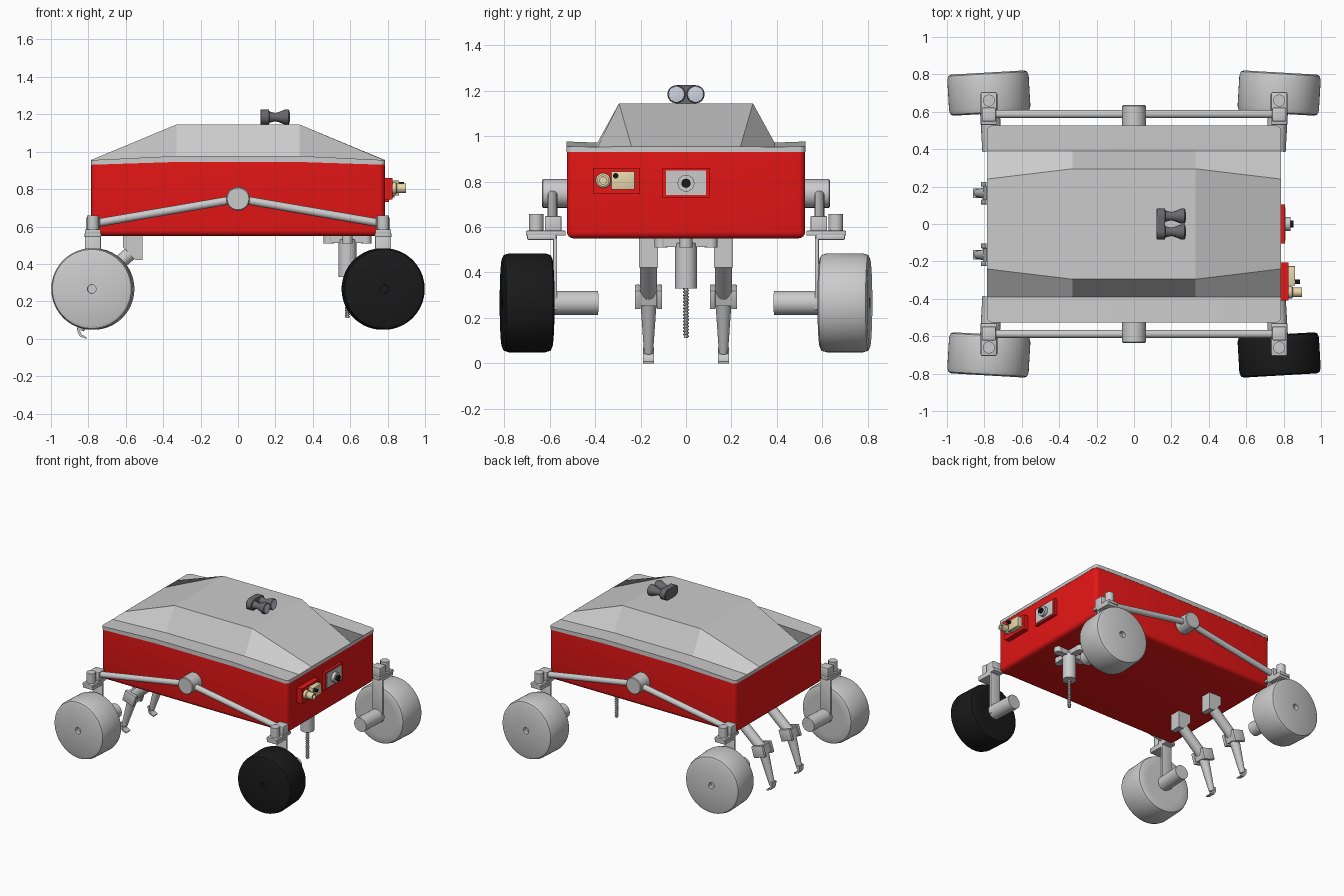
import bpy, bmesh, math
from mathutils import Vector, Matrix

if "Cube" in bpy.data.objects:
    bpy.data.objects.remove(bpy.data.objects["Cube"])


def material(name, rgb):
    m = bpy.data.materials.new(name)
    m.diffuse_color = (*rgb, 1)
    m.use_nodes = True
    m.node_tree.nodes["Principled BSDF"].inputs["Base Color"].default_value = m.diffuse_color
    return m


RED = material("red", (0.8, 0.008, 0.008))
BLACK = material("black", (0.01, 0.01, 0.01))
CREAM = material("cream", (0.8, 0.68, 0.42))
DARK = material("dark_grey", (0.14, 0.14, 0.15))
GLASS = material("glass", (0.62, 0.66, 0.75))


def finish(name, bm, mat=None, angle=35):
    bmesh.ops.recalc_face_normals(bm, faces=bm.faces)
    me = bpy.data.meshes.new(name)
    bm.to_mesh(me)
    bm.free()
    ob = bpy.data.objects.new(name, me)
    bpy.context.collection.objects.link(ob)
    if mat:
        me.materials.append(mat)
    bpy.ops.object.select_all(action='DESELECT')
    ob.select_set(True)
    bpy.context.view_layer.objects.active = ob
    bpy.ops.object.shade_smooth_by_angle(angle=math.radians(angle))
    return ob


def box(name, lo, hi, mat=None, bevel=0, tilt=0):
    """Box between two corners, optionally bevelled and tilted about y."""
    lo, hi = Vector(lo), Vector(hi)
    size = [abs(v) for v in hi - lo]
    bm = bmesh.new()
    bmesh.ops.create_cube(bm, size=1, matrix=Matrix.Diagonal((*size, 1)))
    if bevel:
        bmesh.ops.bevel(bm, geom=bm.edges[:], offset=bevel, segments=2, affect='EDGES', profile=0.5)
    bm.transform(Matrix.Translation((lo + hi) / 2) @ Matrix.Rotation(tilt, 4, 'Y'))
    return finish(name, bm, mat)


def lathe(name, start, axis, profile, mat=None, segs=32):
    """Spin (radius, distance) points about an axis."""
    bm = bmesh.new()
    rot = Vector((0, 0, 1)).rotation_difference(Vector(axis)).to_matrix().to_4x4()
    rings = [[bm.verts.new((r * math.cos(math.tau * i / segs), r * math.sin(math.tau * i / segs), d))
              for i in range(segs)] for r, d in profile]
    for a, b in zip(rings, rings[1:]):
        for i in range(segs):
            j = (i + 1) % segs
            bm.faces.new((a[i], a[j], b[j], b[i]))
    bm.faces.new(rings[0])
    bm.faces.new(rings[-1])
    bm.transform(Matrix.Translation(start) @ rot)
    return finish(name, bm, mat)


def rod(name, p0, p1, r0, r1=None, mat=None, segs=24):
    d = Vector(p1) - Vector(p0)
    return lathe(name, p0, d, [(r0, 0), (r0 if r1 is None else r1, d.length)], mat, segs)


def extrude_xz(name, pts, y0, y1, mat=None):
    bm = bmesh.new()
    a, b = [[bm.verts.new((x, y, z)) for x, z in pts] for y in (y0, y1)]
    n = len(pts)
    for i in range(n):
        bm.faces.new((a[i], a[(i + 1) % n], b[(i + 1) % n], b[i]))
    bm.faces.new(a)
    bm.faces.new(b)
    return finish(name, bm, mat)


# Red hull with rounded sides and bottom
bm = bmesh.new()
bmesh.ops.create_cube(bm, size=1, matrix=Matrix.Translation((0, 0, 0.748)) @ Matrix.Diagonal((1.57, 1.05, 0.396, 1)))
edges = [e for e in bm.edges if min(v.co.z for v in e.verts) < 0.7]
bmesh.ops.bevel(bm, geom=edges, offset=0.03, segments=4, affect='EDGES', profile=0.5)
finish("hull", bm, RED)

# Faceted lid: cross-sections along x, skirt down to the hull
bm = bmesh.new()
rows = []
for x in (-0.787, -0.33, 0.33, 0.787):
    end = abs(x) > 0.5
    half = ([(0.527, 0.93), (0.527, 0.955), (0.39, 0.953), (0.24, 0.955)] if end else
            [(0.527, 0.945), (0.527, 0.977), (0.39, 0.972), (0.295, 1.145)])
    section = half + [(-y, z) for y, z in reversed(half)]
    rows.append([bm.verts.new((x, y, z)) for y, z in section])
for a, b in zip(rows, rows[1:]):
    for i in range(8):
        bm.faces.new((a[i], a[(i + 1) % 8], b[(i + 1) % 8], b[i]))
for end_row in (rows[0], rows[-1]):
    bm.faces.new(end_row)
corners = [e for e in bm.edges if all(abs(v.co.x) > 0.7 and abs(v.co.y) > 0.5 for v in e.verts)
           and abs(e.verts[0].co.z - e.verts[1].co.z) > 0.01]
bmesh.ops.bevel(bm, geom=corners, offset=0.03, segments=4, affect='EDGES', profile=0.5)
finish("lid", bm, None, 20)

# Wheels, motors, brackets and suspension arms
R, W = 0.218, 0.11
TYRE = [(0.15, -W), (0.195, -W), (0.211, -W + 0.007), (R, -W + 0.03), (R, W - 0.03), (0.211, W - 0.007),
        (0.195, W), (0.023, W), (0.023, W - 0.03)]
for sy, side in ((-1, "front"), (1, "back")):
    lathe(f"{side}_pivot", (0, sy * 0.51, 0.748), (0, sy, 0), [(0.063, 0), (0.063, 0.12), (0.058, 0.125)])
    for sx, end in ((-1, "left"), (1, "right")):
        tag = f"{side}_{end}"
        black = BLACK if (sx, sy) == (1, -1) else None
        cx, cy, cz = sx * 0.776, sy * 0.70, 0.266
        yaw = math.radians(3.3) * -sx * sy
        axis = Matrix.Rotation(yaw, 3, 'Z') @ Vector((0, sy, 0))
        centre = Vector((cx, cy, cz))
        lathe(f"{tag}_wheel", centre, axis, TYRE, black, 64)
        rod(f"{tag}_motor", centre - axis * 0.312, centre - axis * 0.1, 0.053)
        # Bent bracket and steering post
        box(f"{tag}_bracket_plate", (cx - 0.043, sy * 0.568, 0.235), (cx + 0.043, sy * 0.585, 0.56), None, 0.004)
        box(f"{tag}_bracket_top", (cx - 0.045, sy * 0.57, 0.543), (cx + 0.045, sy * 0.70, 0.566), None, 0.006)
        rod(f"{tag}_steering_post", (cx, sy * 0.66, 0.55), (cx, sy * 0.66, 0.658), 0.032)
        box(f"{tag}_arm_shelf", (cx - 0.042, sy * 0.53, 0.562), (cx + 0.042, sy * 0.705, 0.584), None, 0.004)
        box(f"{tag}_arm_block", (cx - 0.038, sy * 0.548, 0.57), (cx + 0.038, sy * 0.622, 0.648), None, 0.006)
        rod(f"{tag}_rocker_arm", (0, sy * 0.588, 0.748), (cx, sy * 0.588, 0.615), 0.022)

# Instruments on the right end
box("sensor_base", (0.78, -0.41, 0.745), (0.825, -0.205, 0.86), RED)
box("sensor_box", (0.82, -0.33, 0.765), (0.862, -0.225, 0.845), CREAM, 0.004)
lathe("sensor_barrel", (0.82, -0.365, 0.805), (1, 0, 0),
      [(0.033, 0), (0.033, 0.025), (0.026, 0.03), (0.026, 0.077), (0.016, 0.077), (0.016, 0.06)], CREAM)
rod("sensor_eye", (0.85, -0.31, 0.826), (0.887, -0.31, 0.826), 0.012, None, BLACK)
box("camera_base", (0.78, -0.105, 0.73), (0.806, 0.105, 0.86), RED)
box("camera_plate", (0.80, -0.088, 0.742), (0.811, 0.088, 0.85))
rod("camera_ring", (0.81, 0, 0.793), (0.836, 0, 0.793), 0.037)
rod("camera_lens", (0.83, 0, 0.793), (0.853, 0, 0.793), 0.02, None, BLACK)

# Twin camera on the roof
for sy in (-1, 1):
    p = (0.12, sy * 0.042, 1.185)
    lathe("roof_camera_barrel", p, (1, 0, 0),
          [(0.036, 0), (0.04, 0.004), (0.04, 0.045), (0.03, 0.048), (0.022, 0.08), (0.028, 0.1), (0.04, 0.13),
           (0.04, 0.15), (0.036, 0.154)], DARK)
    lathe("roof_camera_lens", (0.27, sy * 0.042, 1.185), (1, 0, 0), [(0.037, 0), (0.034, 0.005), (0.015, 0.008)], GLASS)
box("roof_camera_bridge", (0.12, -0.042, 1.145), (0.165, 0.042, 1.225), DARK)

# Drill under the right end
DX = 0.585
box("drill_mount_long", (DX - 0.1, -0.025, 0.512), (DX + 0.1, 0.025, 0.556))
box("drill_mount_wide", (DX - 0.025, -0.11, 0.512), (DX + 0.025, 0.11, 0.556))
for dx, dy in ((1, 0), (-1, 0), (0, 1), (0, -1)):
    p = (DX + dx * 0.1, dy * 0.11)
    rod("drill_mount_bolt", (*p, 0.51), (*p, 0.556), 0.028)
rod("drill_body", (DX, 0, 0.33), (DX, 0, 0.53), 0.048)
rod("drill_core", (DX, 0, 0.112), (DX, 0, 0.34), 0.009, None, None, 12)
curve = bpy.data.curves.new("drill_thread", 'CURVE')
curve.dimensions = '3D'
curve.bevel_depth = 0.004
curve.bevel_resolution = 1
spline = curve.splines.new('POLY')
N = 180
spline.points.add(N - 1)
for i, pt in enumerate(spline.points):
    a = i * math.tau / 12
    pt.co = (DX + 0.01 * math.cos(a), 0.01 * math.sin(a), 0.116 + 0.215 * i / (N - 1), 1)
bpy.context.collection.objects.link(bpy.data.objects.new("drill_thread", curve))

# Two digging arms under the left end
for sy, tag in ((-1, "front"), (1, "back")):
    y = sy * 0.165
    extrude_xz(f"{tag}_digger_mount", [(-0.615, 0.556), (-0.51, 0.556), (-0.51, 0.422), (-0.55, 0.422), (-0.615, 0.49)],
               y - 0.042, y + 0.042)
    rod(f"{tag}_digger_upper", (-0.555, y, 0.475), (-0.755, y, 0.3), 0.037)
    for s in (-1, 1):
        box(f"{tag}_digger_cheek", (-0.81, y + s * 0.035, 0.25), (-0.715, y + s * 0.06, 0.335), None, 0.004, 0.3)
    box(f"{tag}_digger_joint", (-0.80, y - 0.04, 0.262), (-0.72, y + 0.04, 0.325), None, 0, 0.3)
    rod(f"{tag}_digger_lower", (-0.765, y, 0.29), (-0.842, y, 0.045), 0.037, 0.02)
    extrude_xz(f"{tag}_digger_hook", [(-0.86, 0.07), (-0.858, 0.035), (-0.845, 0.012), (-0.812, 0), (-0.81, 0.008),
                                      (-0.835, 0.022), (-0.844, 0.04), (-0.842, 0.07)], y - 0.025, y + 0.025)
